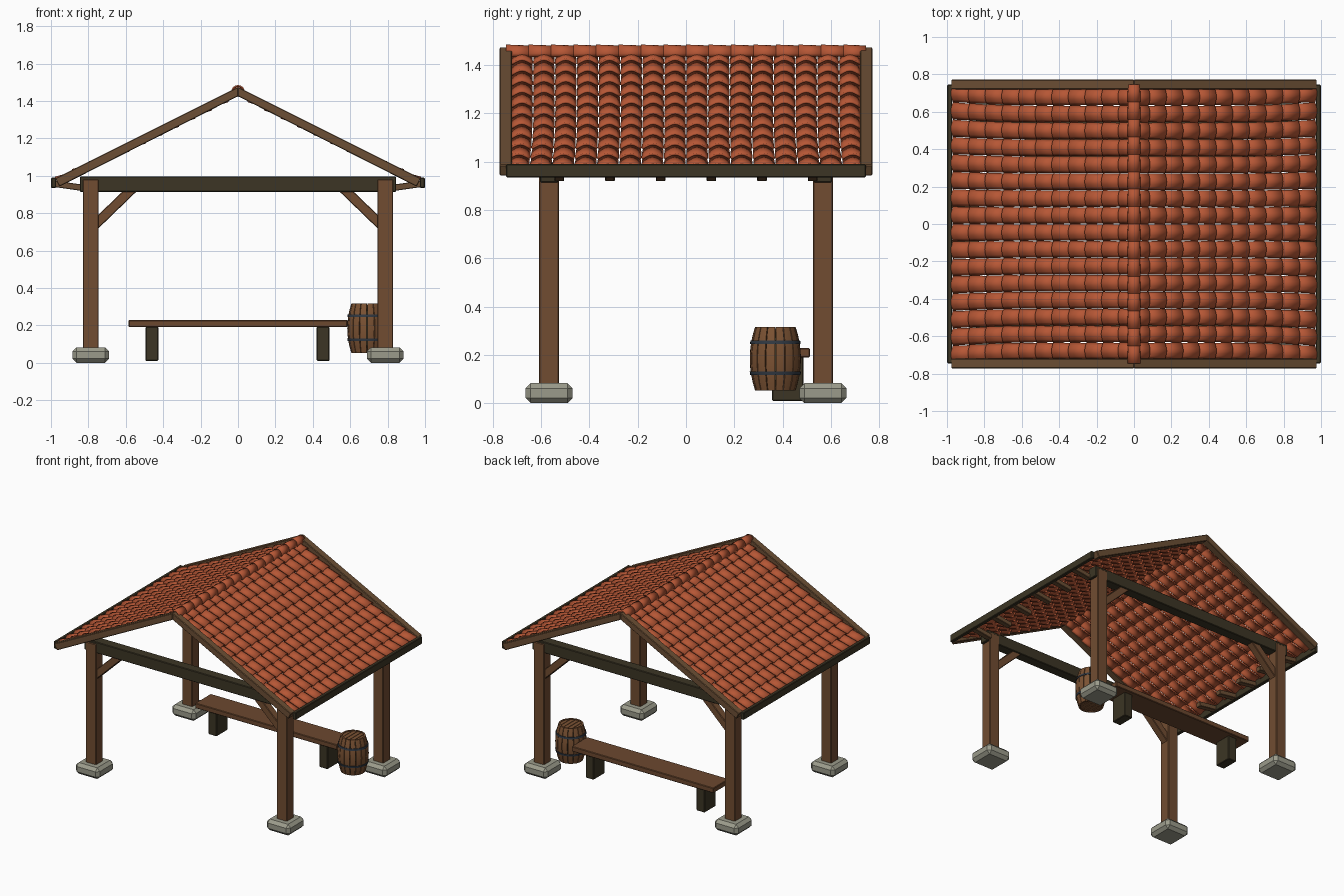
import bpy, bmesh, math
from mathutils import Vector, Matrix

if "Cube" in bpy.data.objects:
    bpy.data.objects.remove(bpy.data.objects["Cube"])


def material(name, rgb):
    m = bpy.data.materials.new(name)
    m.diffuse_color = (*rgb, 1)
    m.use_nodes = True
    m.node_tree.nodes["Principled BSDF"].inputs["Base Color"].default_value = m.diffuse_color
    return m


WOOD = material("brown wood", (0.165, 0.073, 0.031))
SEAT = material("bench wood", (0.15, 0.065, 0.028))
TRIM = material("gable wood", (0.15, 0.078, 0.035))
DARK = material("dark wood", (0.045, 0.036, 0.018))
TILE = material("red tile", (0.47, 0.095, 0.036))
STONE = material("grey stone", (0.33, 0.33, 0.26))
IRON = material("blue iron", (0.03, 0.04, 0.055))
BARREL = material("barrel wood", (0.20, 0.085, 0.033))


def finish(name, bm, mat, bevel=0, solid=0, smooth=0, fix=True):
    if fix:
        bmesh.ops.recalc_face_normals(bm, faces=bm.faces)
    me = bpy.data.meshes.new(name)
    bm.to_mesh(me)
    bm.free()
    me.materials.append(mat)
    if smooth:
        me.shade_smooth()
        me.set_sharp_from_angle(angle=math.radians(smooth))
    ob = bpy.data.objects.new(name, me)
    bpy.context.collection.objects.link(ob)
    if solid:
        m = ob.modifiers.new("thickness", 'SOLIDIFY')
        m.thickness, m.offset = solid, -1
    if bevel:
        m = ob.modifiers.new("bevel", 'BEVEL')
        m.width, m.segments = bevel, 1
    return ob


def box(name, x, y, z, mat, bevel=0.004, tilt=0):
    """Box from (min, max) ranges, tilted about its own y axis."""
    bm = bmesh.new()
    c = Vector([(r[0] + r[1]) / 2 for r in (x, y, z)])
    s = [r[1] - r[0] for r in (x, y, z)]
    bmesh.ops.create_cube(bm, size=1, matrix=Matrix.Translation(c)
                          @ Matrix.Rotation(tilt, 4, 'Y') @ Matrix.Diagonal((*s, 1)))
    return finish(name, bm, mat, bevel)


def prism(name, pts, y0, y1, mat, bevel=0.004):
    """Extrude an x-z outline along y."""
    bm = bmesh.new()
    a = [bm.verts.new((x, y0, z)) for x, z in pts]
    b = [bm.verts.new((x, y1, z)) for x, z in pts]
    bm.faces.new(a)
    bm.faces.new(b[::-1])
    for i in range(len(pts)):
        j = (i + 1) % len(pts)
        bm.faces.new((a[i], b[i], b[j], a[j]))
    return finish(name, bm, mat, bevel)


def span(c, h):
    return (c - h, c + h)


# posts, stone footings and braces
for sx in (-1, 1):
    for sy in (-1, 1):
        px, py = sx * 0.787, sy * 0.567
        box("stone_footing", span(px, 0.098), span(py, 0.098), (0, 0.083), STONE, 0.022)
        box("post", span(px, 0.042), span(py, 0.042), (0.075, 0.98), WOOD)
        prism("brace", [(sx * x, z) for x, z in
                        ((0.75, 0.715), (0.75, 0.788), (0.615, 0.918), (0.54, 0.918))],
              py - 0.028, py + 0.028, WOOD)

# cross beams
for sy in (-1, 1):
    box("cross_beam", (-0.845, 0.845), span(sy * 0.567, 0.037), (0.914, 0.996), DARK)

# eave boards and their short supports
for sx in (-1, 1):
    box("eave_board", span(sx * 0.986, 0.013), (-0.745, 0.745), (0.935, 0.99), DARK)
    for k in range(6):
        box("eave_support", span(sx * 0.905, 0.075), span(-0.525 + 0.21 * k, 0.02),
            (0.929, 0.963), TRIM, 0.003, tilt=-sx * math.radians(8))

# gable boards
for sy in (-1, 1):
    y0, y1 = sorted((sy * 0.72, sy * 0.772))
    for sx in (-1, 1):
        prism("gable_board", [(0, 1.475), (sx * 0.978, 0.986), (sx * 0.955, 0.942), (0, 1.425)],
              y0, y1, TRIM)

# roof tiles: overlapping arched tiles in rows and columns
ROWS, COLS, SEG = 11, 16, 6
ang = math.atan(0.5)
pitch = 0.975 / math.cos(ang) / ROWS
for s, side in ((-1, "left"), (1, "right")):
    bm = bmesh.new()
    d = Vector((s * math.cos(ang), 0, -math.sin(ang)))
    n = Vector((s * math.sin(ang), 0, math.cos(ang)))
    for r in range(ROWS):
        for c in range(COLS):
            lines = []
            for u, drop, wide in ((max(0.0, r * pitch - 0.02), 0.017, 0.94),
                                  ((r + 1) * pitch, 0.0, 1.0)):
                t = max(0, (u * math.cos(ang) - 0.5) / 0.475) ** 2
                half = 0.724 + 0.02 * t
                w = 2 * half / COLS
                line = []
                for i in range(SEG + 1):
                    a = 2 * i / SEG - 1
                    h = -0.026 + 0.022 * math.cos(a * math.pi / 2) - drop + 0.012 * t
                    p = Vector((0, 0, 1.475)) + d * u + n * h
                    p.y = -half + (c + 0.5 + a * 0.5 * wide) * w
                    line.append(bm.verts.new(p))
                lines.append(line)
            for i in range(SEG):
                q = (lines[0][i], lines[1][i], lines[1][i + 1], lines[0][i + 1])
                bm.faces.new(q if s > 0 else q[::-1])
    finish(side + "_roof_tiles", bm, TILE, solid=0.009, smooth=40, fix=False)

# ridge caps
bm = bmesh.new()
N, SEG = 16, 10
step = 1.49 / N
for k in range(N):
    y0 = -0.745 + k * step
    rings = []
    for y, r in ((y0, 0.036), (y0 + step + 0.01 * (k < N - 1), 0.032)):
        rings.append([bm.verts.new((r * math.cos(a), y, 1.449 + r * math.sin(a)))
                      for a in (math.radians(-25 + 230 * i / SEG) for i in range(SEG + 1))])
    for i in range(SEG):
        bm.faces.new((rings[0][i], rings[0][i + 1], rings[1][i + 1], rings[1][i])[::-1])
finish("ridge_caps", bm, TILE, solid=0.008, smooth=40, fix=False)

# bench
box("bench_seat", (-0.585, 0.585), (0.33, 0.513), (0.19, 0.228), SEAT)
for x in (-0.46, 0.455):
    box("bench_leg", span(x, 0.034), (0.357, 0.486), (0.01, 0.192), DARK)

# barrel
BX, BY, Z0, Z1 = 0.69, 0.37, 0.053, 0.316


def barrel_r(z):
    t = (2 * z - Z0 - Z1) / (Z1 - Z0)
    return 0.106 - 0.022 * t * t


def ring_wall(bm, a0, a1, segs, zs, grow, thick):
    """Closed curved block following the barrel between two angles."""
    grid = []
    for i in range(segs + 1):
        a = a0 + (a1 - a0) * i / segs
        loop = [(barrel_r(z) + grow, z) for z in zs]
        loop += [(barrel_r(z) + grow - thick, z) for z in reversed(zs)]
        grid.append([bm.verts.new((BX + r * math.cos(a), BY + r * math.sin(a), z))
                     for r, z in loop])
    m = len(grid[0])
    for i in range(segs):
        for j in range(m):
            k = (j + 1) % m
            bm.faces.new((grid[i][j], grid[i + 1][j], grid[i + 1][k], grid[i][k]))
    bm.faces.new(grid[0])
    bm.faces.new(grid[-1][::-1])


STAVES = 16
bm = bmesh.new()
for k in range(STAVES):
    a = 2 * math.pi * k / STAVES
    g = 2 * math.pi / STAVES
    ring_wall(bm, a + g * 0.05, a + g * 0.95, 2,
              [Z0 + (Z1 - Z0) * i / 8 for i in range(9)], 0, 0.012)
finish("barrel_staves", bm, BARREL, smooth=30)

bm = bmesh.new()
for z in (0.075, 0.124, 0.252, 0.298)[1:3]:
    ring_wall(bm, 0, 2 * math.pi, 32, [z - 0.007, z + 0.007], 0.004, 0.008)
finish("barrel_hoops", bm, IRON, smooth=30)

# barrel lids made of planks, and a dark core behind the stave gaps
for name, z in (("barrel_top", Z1 - 0.014), ("barrel_bottom", Z0 + 0.006)):
    bm = bmesh.new()
    R = 0.078
    for k in range(5):
        x0, x1 = -R + 2 * R * k / 5 + 0.002, -R + 2 * R * (k + 1) / 5 - 0.002
        xs = [x0 + (x1 - x0) * i / 4 for i in range(5)]
        out = [(x, -math.sqrt(R * R - x * x)) for x in xs]
        out += [(x, -y) for x, y in reversed(out)]
        f = bm.faces.new([bm.verts.new((BX + x, BY + y, z)) for x, y in out])
        e = bmesh.ops.extrude_face_region(bm, geom=[f])
        bmesh.ops.translate(bm, vec=(0, 0, 0.008),
                            verts=[v for v in e["geom"] if isinstance(v, bmesh.types.BMVert)])
    finish(name, bm, BARREL)
bm = bmesh.new()
bmesh.ops.create_cone(bm, cap_ends=True, segments=24, radius1=0.077, radius2=0.077,
                      depth=Z1 - Z0 - 0.03,
                      matrix=Matrix.Translation((BX, BY, (Z0 + Z1) / 2)))
finish("barrel_core", bm, DARK, smooth=30)
